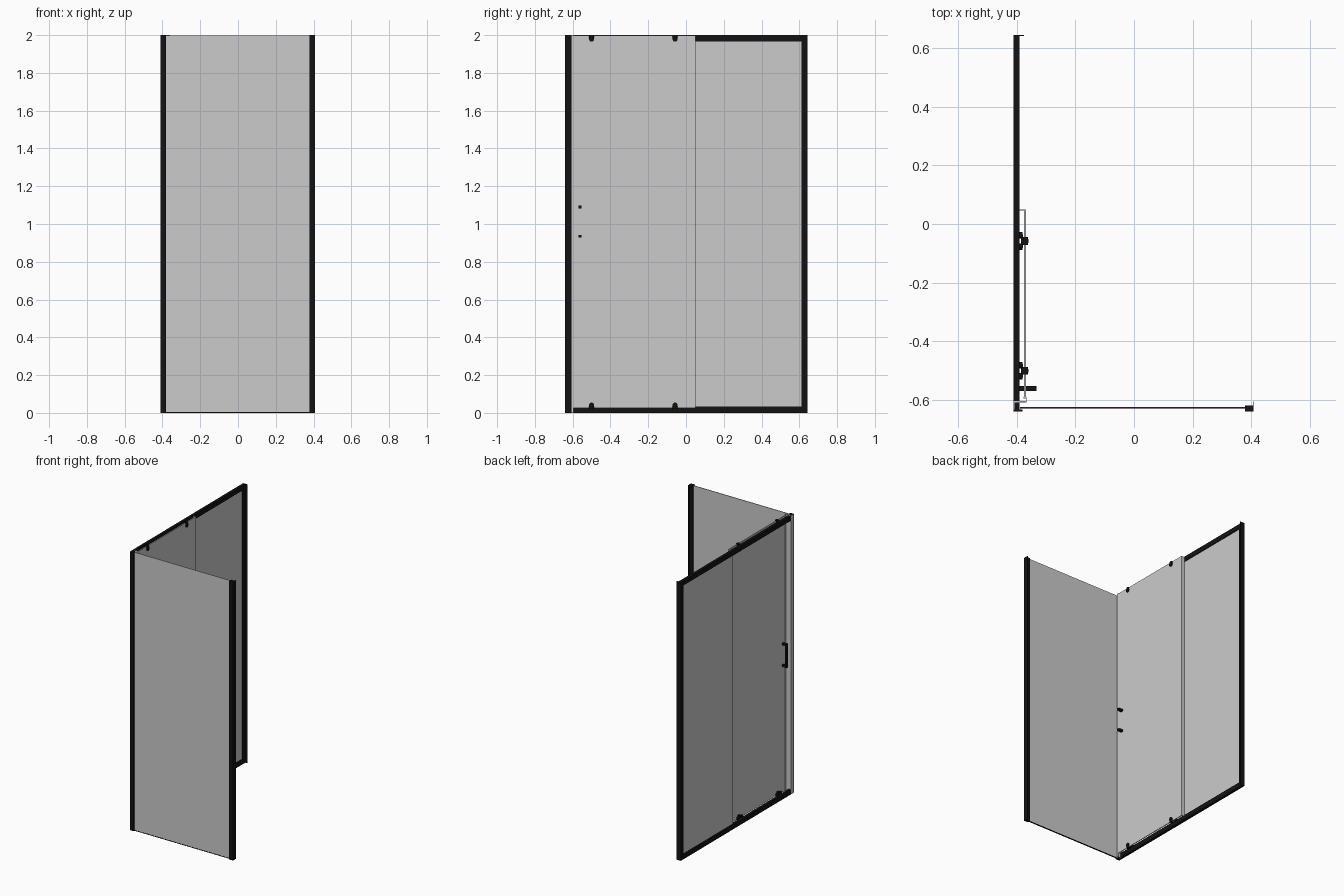
import bpy, math

if "Cube" in bpy.data.objects:
    bpy.data.objects.remove(bpy.data.objects["Cube"])

black = bpy.data.materials.new("black_metal")
black.diffuse_color = (0.006, 0.006, 0.006, 1)
black.use_nodes = True
black.node_tree.nodes["Principled BSDF"].inputs["Base Color"].default_value = black.diffuse_color


def box(name, x, y, z, mat=None):
    """Box from (min, max) ranges."""
    bpy.ops.mesh.primitive_cube_add(size=1, location=[(a + b) / 2 for a, b in (x, y, z)])
    o = bpy.context.object
    o.name = name
    for v in o.data.vertices:
        for i, (a, b) in enumerate((x, y, z)):
            v.co[i] *= b - a
    if mat:
        o.data.materials.append(mat)
    return o


def rod(name, r, p, length, axis, mat=black):
    """Cylinder centred on p along the given axis."""
    rot = {'x': (0, math.pi / 2, 0), 'y': (math.pi / 2, 0, 0), 'z': (0, 0, 0)}[axis]
    bpy.ops.mesh.primitive_cylinder_add(vertices=24, radius=r, depth=length, location=p, rotation=rot)
    o = bpy.context.object
    o.name = name
    o.data.materials.append(mat)
    bpy.ops.object.shade_smooth_by_angle()
    return o


H = (0, 2)

# Glass panes
box("side_glass", (-0.388, 0.39), (-0.63, -0.625), (0.005, 1.998))
box("fixed_glass", (-0.403, -0.397), (0.043, 0.625), (0.025, 1.975))
box("door_glass", (-0.375, -0.368), (-0.59, 0.046), (0.025, 1.998))

# Wall profiles with thin flanges
box("side_wall_profile", (0.378, 0.405), (-0.64, -0.618), H, black)
box("side_wall_flange", (0.405, 0.408), (-0.64, -0.605), H, black)
box("fixed_wall_profile", (-0.41, -0.391), (0.612, 0.641), H, black)
box("fixed_wall_flange", (-0.41, -0.375), (0.641, 0.644), H, black)

# Corner post: front plate and body
box("corner_front_plate", (-0.41, -0.38), (-0.64, -0.632), H, black)
box("corner_body", (-0.407, -0.391), (-0.632, -0.608), H, black)

# Grey seals: corner channel for the door, and overlap seal at the door's back edge
box("corner_seal_side", (-0.41, -0.407), (-0.632, -0.604), H)
box("corner_seal_plate", (-0.407, -0.366), (-0.608, -0.604), H)
box("corner_seal_lip", (-0.369, -0.366), (-0.604, -0.595), H)
box("door_front_seal", (-0.376, -0.367), (-0.595, -0.59), (0.025, 1.998))
box("door_back_seal", (-0.392, -0.368), (0.046, 0.05), (0.025, 1.998))
box("side_bottom_seal", (-0.388, 0.38), (-0.631, -0.624), (0, 0.005), black)

# Rails for the sliding door
for name, z in (("top_rail", (1.965, 2)), ("bottom_rail", (0, 0.035))):
    box(name, (-0.41, -0.391), (-0.614, 0.612), z, black)

# Rollers, two at the top and two at the bottom of the door
for y in (-0.5, -0.058):
    for end, s, z0 in (("top", -1, 2.0), ("bottom", 1, 0.02)):
        rod(f"{end}_roller_clip", 0.013, (-0.372, y, z0 + s * 0.012), 0.024, 'z')
        rod(f"{end}_roller_nose", 0.013, (-0.372, y, z0 + s * 0.022), 0.022, 'x')
        box(f"{end}_roller_bracket", (-0.386, -0.379), (y - 0.023, y + 0.023),
            (z0 + s * 0.019 - 0.008, z0 + s * 0.019 + 0.008), black)
        for dy in (-0.019, 0.019):
            rod(f"{end}_roller_wheel", 0.011, (-0.386, y + dy, z0 + s * 0.019), 0.012, 'x')

# Door handle: outer bar with two standoffs through the glass
box("handle_bar", (-0.41, -0.398), (-0.57, -0.552), (0.925, 1.098), black)
for z in (0.935, 1.09):
    box("handle_standoff", (-0.4, -0.333), (-0.57, -0.552), (z - 0.007, z + 0.007), black)
